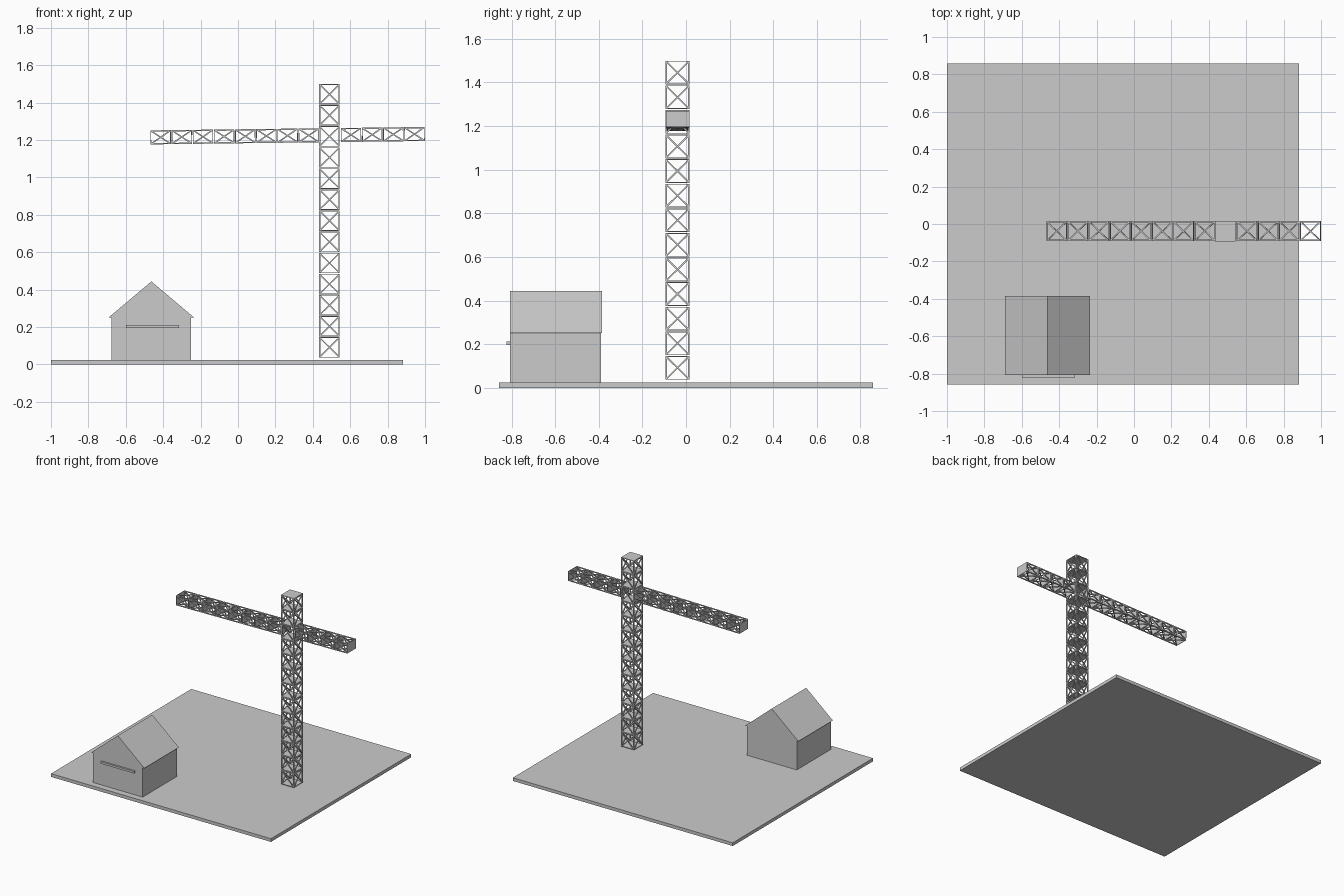
import bpy, bmesh, math
from mathutils import Vector, Matrix

if "Cube" in bpy.data.objects:
    bpy.data.objects.remove(bpy.data.objects["Cube"])


def finish(bm, name):
    bmesh.ops.recalc_face_normals(bm, faces=bm.faces)
    me = bpy.data.meshes.new(name)
    bm.to_mesh(me)
    bm.free()
    ob = bpy.data.objects.new(name, me)
    bpy.context.collection.objects.link(ob)
    return ob


def add_box(bm, lo, hi):
    lo, hi = Vector(lo), Vector(hi)
    m = Matrix.Translation((lo + hi) / 2) @ Matrix.Diagonal((*(hi - lo), 1))
    bmesh.ops.create_cube(bm, size=1, matrix=m)


def box(name, lo, hi):
    bm = bmesh.new()
    add_box(bm, lo, hi)
    return finish(bm, name)


def add_bar(bm, a, b, w):
    a, b = Vector(a), Vector(b)
    d = b - a
    rot = d.to_track_quat('Z', 'Y').to_matrix().to_4x4()
    m = Matrix.Translation((a + b) / 2) @ rot @ Matrix.Diagonal((w, w, d.length, 1))
    bmesh.ops.create_cube(bm, size=1, matrix=m)


def truss(name, count, pitch, wx, wy, skip=()):
    """Lattice along local z: end plates, corner posts and cross braces per cell."""
    bm = bmesh.new()
    t, gap, plate = 0.007, 0.004, 0.004
    hx, hy = wx / 2, wy / 2
    ix, iy = hx - t / 2, hy - t / 2
    corners = [(-ix, -iy), (ix, -iy), (ix, iy), (-ix, iy)]
    for i in range(count):
        if i in skip:
            continue
        z0, z1 = i * pitch + gap / 2, (i + 1) * pitch - gap / 2
        add_box(bm, (-hx, -hy, z0), (hx, hy, z0 + plate))
        add_box(bm, (-hx, -hy, z1 - plate), (hx, hy, z1))
        for k in range(4):
            p, q = corners[k], corners[(k + 1) % 4]
            add_bar(bm, (*p, z0), (*p, z1), t)
            add_bar(bm, (*p, z0 + t / 2), (*q, z1 - t / 2), t)
            add_bar(bm, (*q, z0 + t / 2), (*p, z1 - t / 2), t)
    return finish(bm, name)


# Ground slab
box("base_slab", (-1, -0.857, 0), (0.882, 0.857, 0.025))

# Crane mast: 13 stacked cells
mast = truss("crane_mast", 13, 0.1128, 0.11, 0.11)
mast.location = (0.489, -0.039, 0.035)

# Crane jib: 13 cells with the one inside the mast left out, tilted slightly up
jib = truss("crane_jib", 13, 0.1131, 0.075, 0.106, skip=(8,))
jib.rotation_euler = (0, math.pi / 2 - 0.0125, 0)
jib.location = (-0.47, -0.038, 1.214)

# House walls
box("house_walls", (-0.675, -0.808, 0.025), (-0.25, -0.39, 0.255))

# Gable roof: extruded triangle
bm = bmesh.new()
tri = [(-0.691, 0.252), (-0.236, 0.252), (-0.463, 0.444)]
face = bm.faces.new([bm.verts.new((x, -0.808, z)) for x, z in tri])
ext = bmesh.ops.extrude_face_region(bm, geom=[face], use_keep_orig=True)
bmesh.ops.translate(bm, vec=(0, 0.422, 0),
                    verts=[g for g in ext["geom"] if isinstance(g, bmesh.types.BMVert)])
finish(bm, "house_roof")

# Small ledge on the front wall
box("front_ledge", (-0.60, -0.822, 0.196), (-0.316, -0.806, 0.212))
